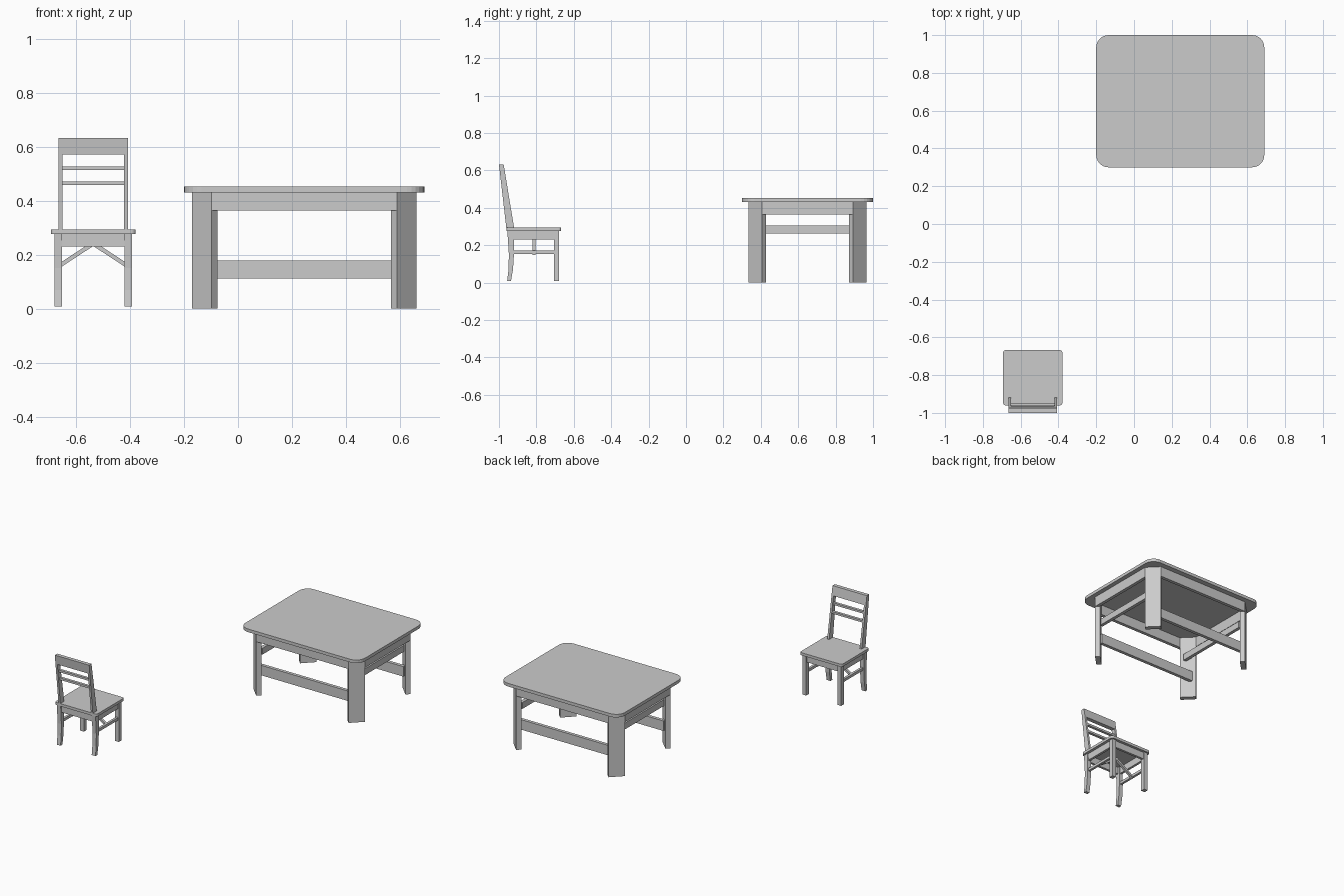
import bpy
import bmesh
import math
from mathutils import Vector

if "Cube" in bpy.data.objects:
    bpy.data.objects.remove(bpy.data.objects["Cube"])

grey = bpy.data.materials.new("plain grey")
grey.use_nodes = True
grey.diffuse_color = (0.6, 0.6, 0.6, 1)
grey.node_tree.nodes["Principled BSDF"].inputs["Base Color"].default_value = (0.6, 0.6, 0.6, 1)


def finish(name, bm):
    bmesh.ops.recalc_face_normals(bm, faces=bm.faces[:])
    mesh = bpy.data.meshes.new(name)
    bm.to_mesh(mesh)
    bm.free()
    mesh.materials.append(grey)
    obj = bpy.data.objects.new(name, mesh)
    bpy.context.collection.objects.link(obj)
    return obj


def prism(name, outline, start, offset):
    """Extrude an outline, given as 3D points from start, along offset."""
    bm = bmesh.new()
    face = bm.faces.new([bm.verts.new(Vector(start) + Vector(p)) for p in outline])
    moved = bmesh.ops.extrude_face_region(bm, geom=[face])["geom"]
    verts = [v for v in moved if isinstance(v, bmesh.types.BMVert)]
    bmesh.ops.translate(bm, verts=verts, vec=Vector(offset))
    return finish(name, bm)


def box(name, x, y, z, radius=0.0):
    """Box between limits, with optional rounded upright corners."""
    x, y, z = sorted(x), sorted(y), sorted(z)
    bm = bmesh.new()
    bmesh.ops.create_cube(bm, size=1)
    for v in bm.verts:
        v.co = [lim[0] if c < 0 else lim[1] for c, lim in zip(v.co, (x, y, z))]
    if radius:
        upright = [e for e in bm.edges if abs(e.verts[0].co.z - e.verts[1].co.z) > 0.001]
        bmesh.ops.bevel(bm, geom=upright, offset=radius, segments=6, profile=0.5, affect='EDGES')
    return finish(name, bm)


# ---- Table ----
TX, TY = 0.245, 0.65
HX, HY = 0.415, 0.315          # half spans to the outside of the legs
SIDES = ((-1, "right"), (1, "left"))
ENDS = ((-1, "front"), (1, "back"))

top = box("table_top", (TX - 0.445, TX + 0.445), (TY - 0.35, TY + 0.35), (0.431, 0.452), 0.065)

# Plank legs set diagonally across the corners
for sx, side in SIDES:
    for sy, end in ENDS:
        plan = [(HX - 0.071, HY), (HX, HY - 0.071), (HX - 0.023, HY - 0.094), (HX - 0.094, HY - 0.023)]
        prism(f"table_leg_{end}_{side}", [(sx * px, sy * py, 0) for px, py in plan],
              (TX, TY, 0), (0, 0, 0.431))

# Aprons and stretchers
for s, end in ENDS:
    box(f"table_apron_{end}", (TX - 0.344, TX + 0.344),
        (TY + s * (HY - 0.022), TY + s * HY), (0.363, 0.431))
    box(f"table_low_stretcher_{end}", (TX - 0.37, TX + 0.37),
        (TY + s * 0.23, TY + s * 0.252), (0.111, 0.178))
for s, side in SIDES:
    box(f"table_apron_{side}", (TX + s * (HX - 0.022), TX + s * HX),
        (TY - 0.244, TY + 0.244), (0.363, 0.431))
    box(f"table_high_stretcher_{side}", (TX + s * 0.33, TX + s * 0.352),
        (TY - 0.27, TY + 0.27), (0.262, 0.305))

# ---- Chair, with its back towards -y ----
CX = -0.536
SEAT = 0.294
box("chair_seat", (CX - 0.157, CX + 0.157), (-0.961, -0.667), (0.276, SEAT), 0.016)


def back_edges(z):
    """Rear and front y of the leaning back at a height."""
    t = (z - SEAT) / (0.632 - SEAT)
    return -0.961 - 0.039 * t, -0.919 - 0.056 * t


def back_profile(z0, z1):
    (r0, f0), (r1, f1) = back_edges(z0), back_edges(z1)
    return [(0, r0, z0), (0, f0, z0), (0, f1, z1), (0, r1, z1)]


# Legs, posts and side rails
rear_leg = [(0, -0.956, 0.008), (0, -0.936, 0.008), (0, -0.925, 0.07), (0, -0.92, 0.15),
            (0, -0.921, 0.276), (0, -0.955, 0.276), (0, -0.947, 0.15), (0, -0.949, 0.07)]
for s, side in SIDES:
    prism(f"chair_back_leg_{side}", rear_leg, (CX + s * 0.116, 0, 0), (s * 0.028, 0, 0))
    box(f"chair_front_leg_{side}", (CX + s * 0.116, CX + s * 0.144), (-0.707, -0.678), (0.008, 0.276))
    prism(f"chair_back_post_{side}", back_profile(0.285, 0.572), (CX + s * 0.114, 0, 0), (s * 0.014, 0, 0))
    box(f"chair_apron_{side}", (CX + s * 0.122, CX + s * 0.138), (-0.935, -0.69), (0.23, 0.276))
    box(f"chair_stretcher_{side}", (CX + s * 0.122, CX + s * 0.138), (-0.935, -0.69), (0.153, 0.171))
    # Slanted brace rising to the middle under the seat
    brace = [(s * 0.13, 0, 0.147), (s * 0.13, 0, 0.165), (0, 0, 0.25), (0, 0, 0.232)]
    prism(f"chair_brace_{side}", brace, (CX, -0.82, 0), (0, 0.016, 0))

for y, end in ((-0.685, "front"), (-0.932, "back")):
    box(f"chair_apron_{end}", (CX - 0.12, CX + 0.12), (y - 0.016, y), (0.23, 0.276))

# Top rail and two slats
prism("chair_top_rail", back_profile(0.57, 0.632), (CX - 0.128, 0, 0), (0.256, 0, 0))
for i, z in enumerate((0.457, 0.513)):
    front = back_edges(z)[1]
    box(f"chair_back_slat_{i + 1}", (CX - 0.116, CX + 0.116), (front - 0.022, front - 0.004), (z, z + 0.014))
